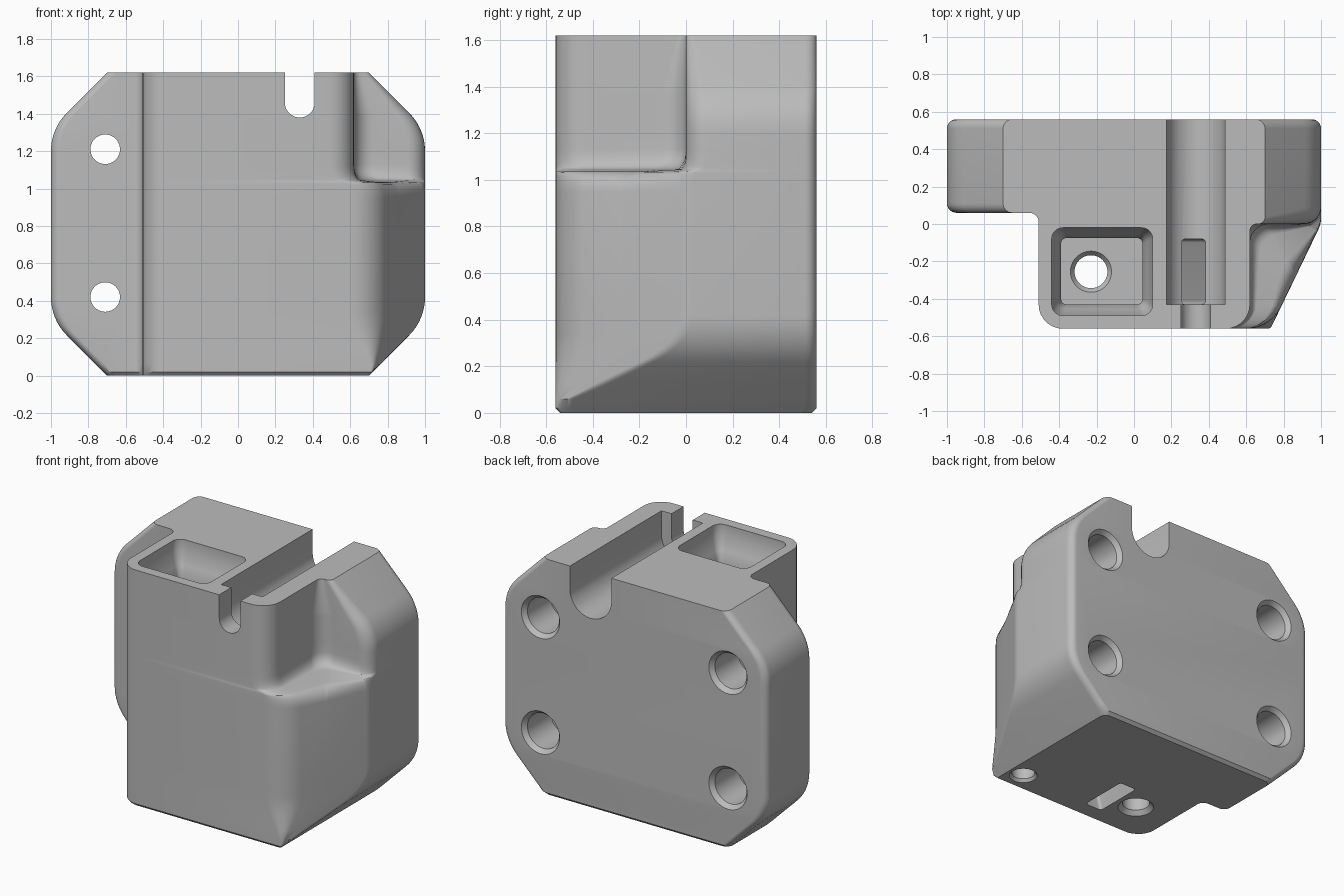
import bpy, bmesh, math
from mathutils import Vector

cube = bpy.data.objects.get("Cube")
if cube:
    bpy.data.objects.remove(cube, do_unlink=True)

HEIGHT, FRONT, BACK = 1.62, -0.56, 0.56

grey = bpy.data.materials.new("plain grey")
grey.use_nodes = True
grey.diffuse_color = (0.5, 0.5, 0.5, 1)
grey.node_tree.nodes["Principled BSDF"].inputs["Base Color"].default_value = (0.5, 0.5, 0.5, 1)


def loft(name, rings):
    """Skin closed rings of equal point count and cap both ends."""
    bm = bmesh.new()
    rows = [[bm.verts.new(p) for p in ring] for ring in rings]
    n = len(rows[0])
    for a, b in zip(rows, rows[1:]):
        for i in range(n):
            j = (i + 1) % n
            bm.faces.new((a[i], a[j], b[j], b[i]))
    bm.faces.new(rows[0][::-1])
    bm.faces.new(rows[-1])
    bmesh.ops.recalc_face_normals(bm, faces=bm.faces)
    mesh = bpy.data.meshes.new(name)
    bm.to_mesh(mesh)
    bm.free()
    mesh.materials.append(grey)
    obj = bpy.data.objects.new(name, mesh)
    bpy.context.collection.objects.link(obj)
    return obj


def rounded(corners, steps=7):
    """Round each (x, y, tangent length) corner with an arc."""
    points = []
    n = len(corners)
    for i, (x, y, d) in enumerate(corners):
        c = Vector((x, y))
        to_prev = Vector(corners[i - 1][:2]) - c
        to_next = Vector(corners[(i + 1) % n][:2]) - c
        d = min(d, 0.45 * to_prev.length, 0.45 * to_next.length)
        a, b = c + to_prev.normalized() * d, c + to_next.normalized() * d
        weight = math.sin(to_prev.angle(to_next) / 2)
        for k in range(steps + 1):
            t = k / steps
            u, v, w = (1 - t) ** 2, 2 * t * (1 - t) * weight, t * t
            points.append((u * a + v * c + w * b) / (u + v + w))
    return points


def half_width(z):
    """Half width of the eight-sided outline with rounded side corners."""
    h = min(z, HEIGHT - z)
    if h >= 0.42:
        return 1.0
    if h <= 0.215:
        return 0.7 + h
    return 0.71 + math.sqrt(0.29 ** 2 - (0.42 - h) ** 2)


def section(z, t):
    """Plan outline at height z; t blends the full corner into the notch."""
    w = half_width(z)
    e = max(0, 0.02 - z)
    f = FRONT + e
    ax = min(0.73, w)
    by = max(-0.5, FRONT * (1 - (w - 0.73) / 0.27))
    low = [(ax, f, 0.13), ((ax + w) / 2, (f + by) / 2, 0.01), (w, by, 0.03)]
    high = [(0.62, f, 0.13), (0.62, 0.0, 0.1), (w, 0.0, 0.09)]
    side = [tuple(p + (q - p) * t for p, q in zip(a, b)) for a, b in zip(low, high)]
    outline = [(-w, 0.06 + e, 0.05), (-0.51, 0.06 + e, 0.05), (-0.51, f, 0.13)]
    outline += side + [(w, BACK - e, 0.05), (-w, BACK - e, 0.05)]
    return [(p.x, p.y, z) for p in rounded(outline)]


# Main body: stacked sections, with a softly rounded shelf at the notch
curve = [0.215 + 0.205 * k / 8 for k in range(9)]
levels = [(z, 0) for z in [0, 0.02, 0.06, 0.12] + curve]
angles = [math.pi / 2 * k / 6 for k in range(7)]
levels += [(0.95 + 0.085 * math.sin(a), 0.25 * (1 - math.cos(a))) for a in angles]
levels += [(1.045 + 0.085 * (1 - math.cos(a)), 0.75 + 0.25 * math.sin(a)) for a in angles]
levels += [(HEIGHT - z, 1) for z in reversed(curve)] + [(HEIGHT, 1)]
body = loft("mounting_block", [section(z, t) for z, t in levels])
cutters = []


def round_hole(name, steps, place):
    """Stepped round cutter; steps are (position, radius) along its axis."""
    ring = [(math.cos(math.tau * k / 40), math.sin(math.tau * k / 40)) for k in range(40)]
    cutters.append(loft(name, [[place(r * c, r * s, p) for c, s in ring] for p, r in steps]))


def channel(name, x, z, r, y0, y1):
    """Round-bottomed channel open at the top, running along y."""
    arc = [(x + r * math.cos(a), z + r * math.sin(a))
           for a in (math.pi + math.pi * k / 20 for k in range(21))]
    outline = arc + [(x + r, 2.0), (x - r, 2.0)]
    cutters.append(loft(name, [[(px, y, pz) for px, pz in outline] for y in (y0, y1)]))


def box_ring(x0, x1, y0, y1, z, d):
    pts = rounded([(x0, y0, d), (x1, y0, d), (x1, y1, d), (x0, y1, d)])
    return [(p.x, p.y, z) for p in pts]


# Wide top groove and narrow front slot
channel("groove_cutter", 0.33, 1.46, 0.157, -0.43, 0.7)
channel("front_slot_cutter", 0.33, 1.46, 0.08, -0.7, -0.4)

# Slanted passage from the groove floor to the underside
cutters.append(loft("passage_cutter", [
    box_ring(-0.095, 0.035, -0.43, -0.08, -0.05, 0.02),
    box_ring(0.275, 0.405, -0.43, -0.08, 1.4, 0.02)]))

# Top pocket with a flared mouth
cutters.append(loft("pocket_cutter", [
    box_ring(-0.39, 0.045, -0.43, -0.075, 1.0, 0.02),
    box_ring(-0.39, 0.045, -0.43, -0.075, 1.4, 0.03),
    box_ring(-0.41, 0.07, -0.455, -0.05, 1.46, 0.045),
    box_ring(-0.44, 0.1, -0.49, -0.02, 1.54, 0.06),
    box_ring(-0.44, 0.1, -0.49, -0.02, 1.7, 0.06)]))

# Pocket drain and blind hole in the underside
round_hole("drain_cutter", [(-0.1, 0.115), (0, 0.115), (0.03, 0.088), (0.97, 0.088),
                            (1.0, 0.11), (1.1, 0.11)],
           lambda a, b, p: (-0.23 + a, -0.255 + b, p))
round_hole("blind_hole_cutter", [(-0.1, 0.09), (0, 0.09), (0.02, 0.075), (0.25, 0.075)],
           lambda a, b, p: (0.59 + a, -0.41 + b, p))

# Four countersunk back holes; only one pair passes through the flange
for x in (-0.71, 0.71):
    for z in (0.42, 1.21):
        steps = [(0.7, 0.145), (BACK, 0.145), (0.53, 0.12), (0.28, 0.12), (0.279, 0.079)]
        steps.append((-0.1 if x < 0 else 0.15, 0.079))
        round_hole("back_hole_cutter", steps, lambda a, b, p: (x + a, p, z + b))

# Cut everything out of the body and discard the cutters
for cutter in cutters:
    mod = body.modifiers.new(cutter.name, "BOOLEAN")
    mod.operation = "DIFFERENCE"
    mod.solver = "EXACT"
    mod.object = cutter
bpy.context.view_layer.update()
graph = bpy.context.evaluated_depsgraph_get()
result = bpy.data.meshes.new_from_object(body.evaluated_get(graph))
body.modifiers.clear()
body.data = result
for cutter in cutters:
    bpy.data.objects.remove(cutter, do_unlink=True)
result.materials.clear()
result.materials.append(grey)
for face in result.polygons:
    face.material_index = 0

# Smooth rounded edges, keep the rest crisp
for obj in bpy.context.selected_objects:
    obj.select_set(False)
body.select_set(True)
bpy.context.view_layer.objects.active = body
bpy.ops.object.shade_smooth_by_angle(angle=math.radians(28))
